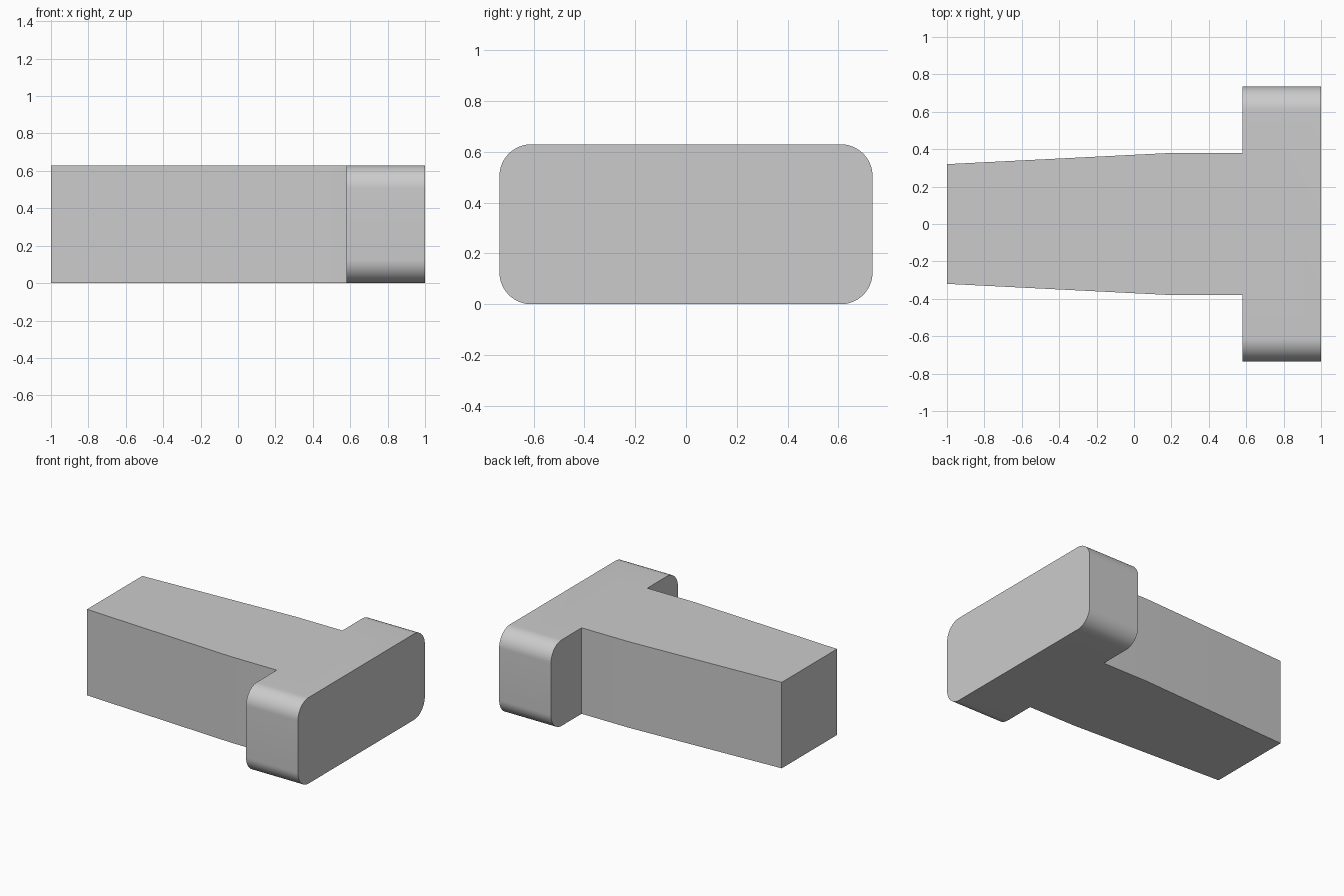
import bpy, bmesh, math
from mathutils import Vector

default = bpy.data.objects.get("Cube")
if default:
    bpy.data.objects.remove(default, do_unlink=True)

HEIGHT = 0.63
HEAD_START = 0.58   # where the stem meets the head
HALF_WIDTH = 0.735
RADIUS = 0.125

grey = bpy.data.materials.new("plain_grey")
grey.use_nodes = True
grey.diffuse_color = (0.6, 0.6, 0.6, 1)
grey.node_tree.nodes["Principled BSDF"].inputs["Base Color"].default_value = (0.6, 0.6, 0.6, 1)


def prism(name, outline, offset):
    """Extrude a flat outline of 3D points along an offset."""
    bm = bmesh.new()
    base = bm.faces.new([bm.verts.new(p) for p in outline])
    result = bmesh.ops.extrude_face_region(bm, geom=[base], use_keep_orig=True)
    top = [g for g in result["geom"] if isinstance(g, bmesh.types.BMVert)]
    bmesh.ops.translate(bm, verts=top, vec=Vector(offset))
    bmesh.ops.recalc_face_normals(bm, faces=bm.faces)
    mesh = bpy.data.meshes.new(name)
    bm.to_mesh(mesh)
    bm.free()
    mesh.materials.append(grey)
    obj = bpy.data.objects.new(name, mesh)
    bpy.context.collection.objects.link(obj)
    return obj


# Head: rounded rectangle running along x
STEPS = 16
corners = [(1, 1), (-1, 1), (-1, -1), (1, -1)]
outline = []
for quarter, (sy, sz) in enumerate(corners):
    cy = sy * (HALF_WIDTH - RADIUS)
    cz = HEIGHT / 2 + sz * (HEIGHT / 2 - RADIUS)
    for i in range(STEPS + 1):
        a = math.pi / 2 * (quarter + i / STEPS)
        outline.append((HEAD_START, cy + RADIUS * math.cos(a), cz + RADIUS * math.sin(a)))
head = prism("head", outline, (1 - HEAD_START, 0, 0))

# Stem: straight near the head, tapering to the far end
side = [(-1, 0.32), (0.2, 0.38), (0.8, 0.38)]
plan = [(x, -y, 0) for x, y in side] + [(x, y, 0) for x, y in reversed(side)]
stem = prism("stem", plan, (0, 0, HEIGHT))

# Merge both into one solid
union = head.modifiers.new("union", "BOOLEAN")
union.operation = "UNION"
union.solver = "EXACT"
union.object = stem
bpy.ops.object.select_all(action="DESELECT")
head.select_set(True)
bpy.context.view_layer.objects.active = head
bpy.ops.object.modifier_apply(modifier=union.name)
bpy.data.objects.remove(stem, do_unlink=True)
head.name = "stem_with_rounded_head"
bpy.ops.object.shade_smooth_by_angle(angle=math.radians(30))
